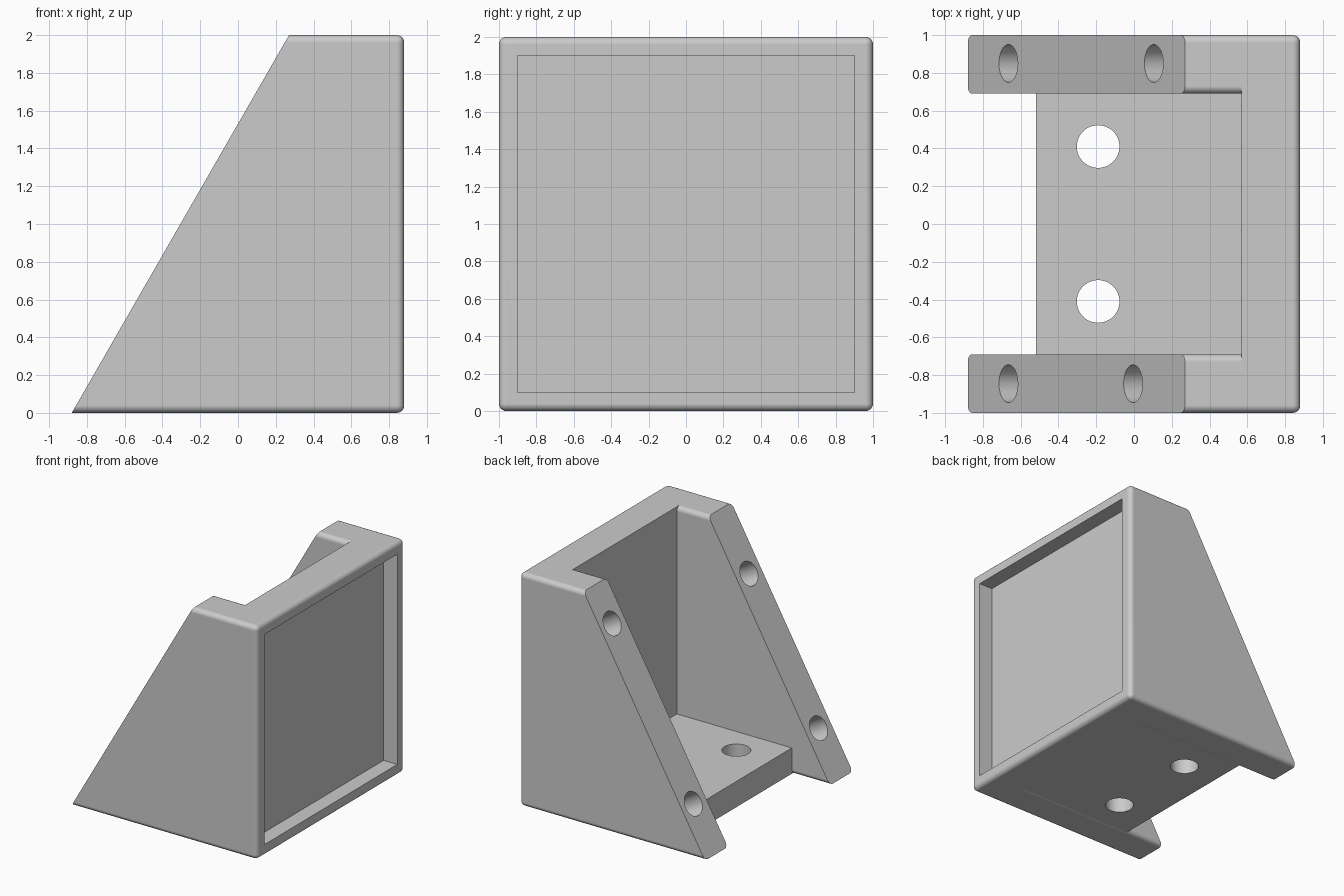
import bpy, bmesh
from math import sin, cos, pi
from mathutils import Vector, Matrix

if "Cube" in bpy.data.objects:
    bpy.data.objects.remove(bpy.data.objects["Cube"], do_unlink=True)

grey = bpy.data.materials.new("light_grey")
grey.use_nodes = True
grey.diffuse_color = (0.6, 0.6, 0.6, 1)
grey.node_tree.nodes["Principled BSDF"].inputs["Base Color"].default_value = (0.6, 0.6, 0.6, 1)

R = 0.04            # edge rounding
INNER = 0.69        # inner face of the side walls
PLATE = 0.57        # inner face of the upright plate


def to_object(name, bm):
    bmesh.ops.recalc_face_normals(bm, faces=bm.faces)
    mesh = bpy.data.meshes.new(name)
    bm.to_mesh(mesh)
    bm.free()
    mesh.materials.append(grey)
    obj = bpy.data.objects.new(name, mesh)
    bpy.context.collection.objects.link(obj)
    return obj


def box(name, lo, hi, bevel=0):
    lo, hi = Vector(lo), Vector(hi)
    bm = bmesh.new()
    bmesh.ops.create_cube(bm, size=1)
    bmesh.ops.scale(bm, vec=hi - lo, verts=bm.verts)
    bmesh.ops.translate(bm, vec=(lo + hi) / 2, verts=bm.verts)
    if bevel:
        bmesh.ops.bevel(bm, geom=bm.edges[:], offset=bevel, segments=5,
                        profile=0.5, affect='EDGES')
    return to_object(name, bm)


def prism(name, points, direction):
    bm = bmesh.new()
    face = bm.faces.new([bm.verts.new(p) for p in points])
    new = bmesh.ops.extrude_face_region(bm, geom=[face])["geom"]
    bmesh.ops.translate(bm, vec=direction,
                        verts=[v for v in new if isinstance(v, bmesh.types.BMVert)])
    return to_object(name, bm)


def drill(name, centre, axis, radius, length):
    bm = bmesh.new()
    turn = Vector(axis).to_track_quat('Z', 'Y').to_matrix().to_4x4()
    bmesh.ops.create_cone(bm, cap_ends=True, segments=48, radius1=radius,
                          radius2=radius, depth=length,
                          matrix=Matrix.Translation(centre) @ turn)
    return to_object(name, bm)


def cut(target, cutter):
    cutter.hide_render = True
    mod = target.modifiers.new("cut", 'BOOLEAN')
    mod.operation = 'DIFFERENCE'
    mod.solver = 'EXACT'
    mod.object = cutter
    bpy.context.view_layer.objects.active = target
    bpy.ops.object.modifier_apply(modifier=mod.name)
    bpy.data.objects.remove(cutter, do_unlink=True)


def smooth(obj):
    bpy.ops.object.select_all(action='DESELECT')
    obj.select_set(True)
    bpy.context.view_layer.objects.active = obj
    bpy.ops.object.shade_smooth_by_angle(angle=pi / 6)
    obj.modifiers.new("even_normals", 'WEIGHTED_NORMAL').keep_sharp = True


# Bracket body: rounded block
body = box("bracket_body", (-1.3, -1, 0), (0.88, 1, 2), R)

# Channel between the walls, flared so the wall edges are rounded
arc = [(INNER + R - R * cos(a), 2 - R + R * sin(a))
       for a in (i * pi / 10 for i in range(6))]
quarter = arc + [(INNER + R, 2.3)]
right = [(y, 2 - z) for y, z in reversed(quarter)] + quarter
outline = right + [(-y, z) for y, z in reversed(right)]
cut(body, prism("channel", [(-1.6, y, z) for y, z in outline], (PLATE + 1.6, 0, 0)))

# Shallow square recess in the outer face
cut(body, box("recess", (0.75, -0.9, 0.1), (1.2, 0.9, 1.9)))

# Sloping ends of the side walls
foot, top = Vector((-0.88, 0, 0)), Vector((0.27, 0, 2))
slope = (top - foot).normalized()
out = Vector((-slope.z, 0, slope.x))
low, high = foot - slope, top + slope
corners = [low, high, high + out * 3, low + out * 3]
cut(body, prism("slope", [p + Vector((0, -1.5, 0)) for p in corners], (0, 3, 0)))

# Blind holes square to the slope
for x, y in ((-0.665, 0.85), (0.105, 0.85), (-0.665, -0.845), (-0.005, -0.845)):
    mouth = foot + slope * ((x - foot.x) / slope.x) + Vector((0, y, 0))
    cut(body, drill("slope_hole", mouth, out, 0.1, 1.0))
smooth(body)

# Floor plate with two through holes
floor = box("floor_plate", (-0.52, -0.72, 0.004), (0.6, 0.72, 0.225))
for y in (-0.41, 0.41):
    cut(floor, drill("floor_hole", (-0.19, y, 0.1), (0, 0, 1), 0.113, 1.0))
smooth(floor)
